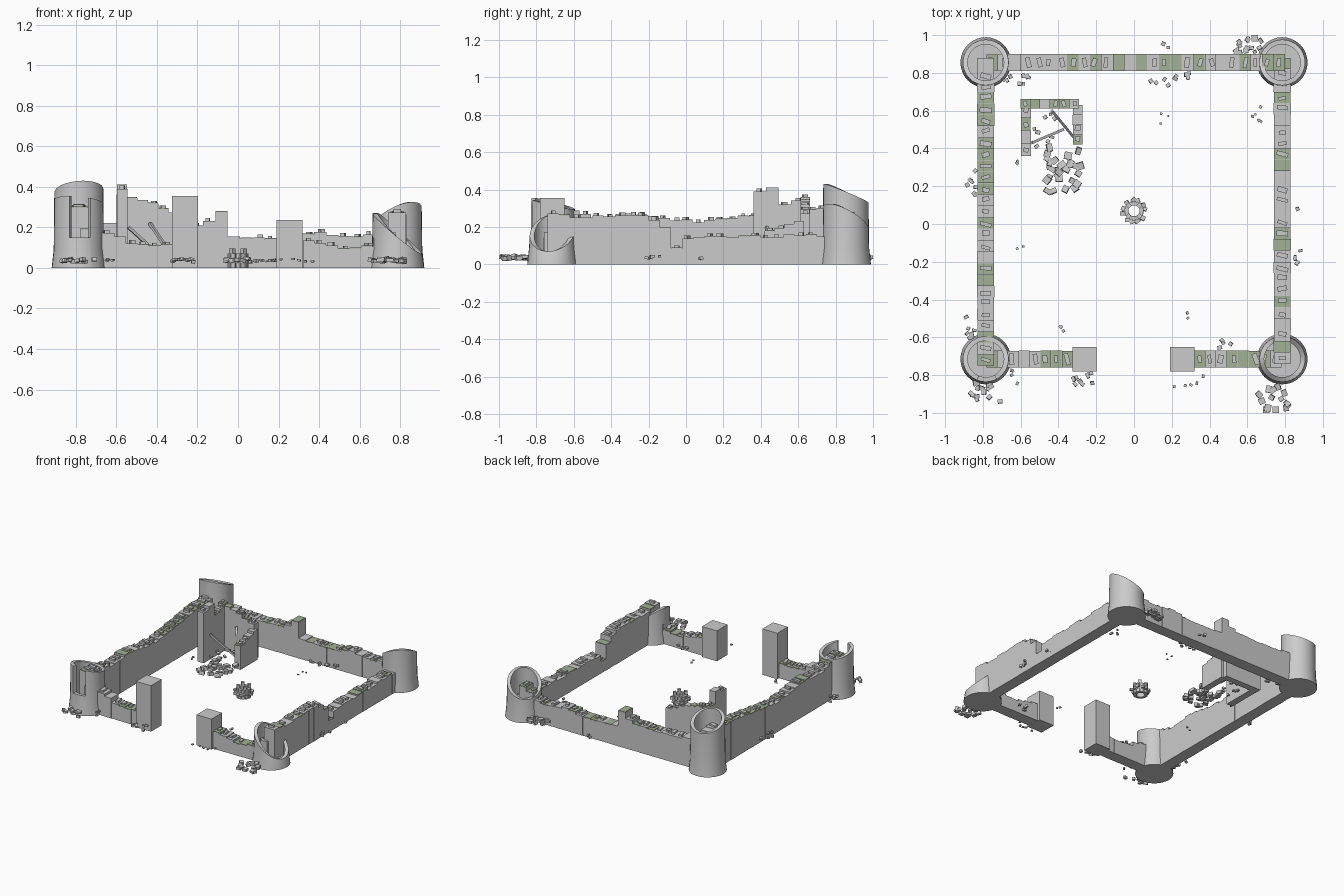
import bpy, bmesh, math, random
from mathutils import Matrix, Vector, Euler

if "Cube" in bpy.data.objects:
    bpy.data.objects.remove(bpy.data.objects["Cube"])

random.seed(7)
R = random.uniform
moss = bpy.data.materials.new("moss")
moss.diffuse_color = (0.36, 0.44, 0.30, 1)
moss.use_nodes = True
moss.node_tree.nodes["Principled BSDF"].inputs["Base Color"].default_value = moss.diffuse_color


def finish(name, bm, mat=None):
    bmesh.ops.recalc_face_normals(bm, faces=bm.faces)
    me = bpy.data.meshes.new(name)
    bm.to_mesh(me)
    bm.free()
    ob = bpy.data.objects.new(name, me)
    bpy.context.collection.objects.link(ob)
    if mat:
        me.materials.append(mat)
    return ob


def box(bm, c, size, rot=(0, 0, 0)):
    m = Matrix.Translation(c) @ Euler(rot).to_matrix().to_4x4() @ Matrix.Diagonal((*size, 1))
    bmesh.ops.create_cube(bm, size=1, matrix=m)


def lerp(points, t):
    for (a, ha), (b, hb) in zip(points, points[1:]):
        if a <= t <= b:
            return ha + (hb - ha) * (t - a) / max(b - a, 1e-6)
    return points[0][1] if t < points[0][0] else points[-1][1]


def wall(name, axis, fixed, start, end, heights, thick=0.09, step=0.06, debris=0.8):
    """Row of uneven upright blocks with loose stones and moss on top."""
    stone, green = bmesh.new(), bmesh.new()
    n = round((end - start) / step)
    w = (end - start) / n
    for i in range(n):
        t = start + (i + 0.5) * w
        h = lerp(heights, t) + R(-0.008, 0.008)
        th = thick * R(0.97, 1.02)

        def place(bm, z, along, across, dz, ang=0, off=0):
            c = (t + off, fixed, z) if axis == 'x' else (fixed, t + off, z)
            s = (along, across, dz) if axis == 'x' else (across, along, dz)
            box(bm, c, s, (0, 0, ang))
        place(stone, h / 2, w, th, h)
        if random.random() < debris:
            place(stone, h + 0.007, R(0.018, 0.028), R(0.4, 0.72) * thick, R(0.012, 0.02),
                  R(-0.35, 0.35), R(-0.01, 0.01))
        if random.random() < 0.35:
            place(green, h + 0.002, w * 0.96, th * 0.98, 0.005)
    finish(name, stone)
    finish(name + "_moss", green, moss)


def tower(name, cx, cy, mid, tilt, face, notch=None):
    """Hollow round tower with a flared foot and a slanted broken rim."""
    angs = [i * 360 / 32 for i in range(32)]
    if notch:
        lo, hi, nz = notch
        angs += [lo - 0.1, lo + 0.1, hi - 0.1, hi + 0.1]
    angs.sort()
    bm = bmesh.new()
    cols = []
    for a in angs:
        top = mid + tilt * math.cos(math.radians(a - face))
        if notch and lo < a < hi:
            top = nz
        ca, sa = math.cos(math.radians(a)), math.sin(math.radians(a))
        zk = min(0.09, top - 0.01)
        prof = [(0.134, 0), (0.124, zk), (0.121, top), (0.096, top), (0.096, 0.04)]
        cols.append([bm.verts.new((cx + r * ca, cy + r * sa, z)) for r, z in prof])
    for c, d in zip(cols, cols[1:] + cols[:1]):
        for k in range(4):
            bm.faces.new((c[k], d[k], d[k + 1], c[k + 1]))
    bm.faces.new([c[0] for c in cols])
    bm.faces.new([c[4] for c in cols])
    ob = finish(name, bm)
    for p in ob.data.polygons:
        p.use_smooth = abs(p.normal.z) < 0.3
    ob.data.set_sharp_from_angle(angle=math.radians(30))


# Corner towers: centre, rim height, slant, direction of the high side
tower("tower_back_left", -0.785, 0.855, 0.38, 0.05, -80)
tower("tower_back_right", 0.785, 0.855, 0.25, 0.075, -50)
tower("tower_front_right", 0.785, -0.715, 0.17, 0.1, 170)
tower("tower_front_left", -0.785, -0.715, 0.325, 0.03, -110, notch=(248, 298, 0.15))

# Curtain walls
wall("wall_left", 'y', -0.785, -0.75, 0.88,
     [(-0.7, .30), (-.58, .28), (-.5, .25), (-.3, .265), (-.1, .25), (0, .23), (.1, .23),
      (.3, .26), (.5, .28), (.7, .30), (.88, .30)])
wall("wall_right", 'y', 0.785, -0.74, 0.88,
     [(-.7, .27), (-.55, .25), (-.3, .265), (-.13, .24), (-.11, .2), (-.09, .08), (-.04, .08),
      (-.02, .145), (.3, .145), (.6, .155), (.88, .16)])
wall("wall_back", 'x', 0.855, -0.78, 0.8,
     [(-.7, .23), (-.5, .2), (-.3, .2), (-.18, .215), (-.12, .235), (-.11, .28), (-.03, .28),
      (-.02, .15), (.3, .145), (.4, .17), (.55, .15), (.65, .165), (.8, .26)])
wall("wall_front_left", 'x', -0.715, -0.78, -0.325,
     [(-.78, .2), (-.63, .165), (-.57, .145), (-.5, .115), (-.33, .11)])
wall("wall_front_right", 'x', -0.715, 0.32, 0.78,
     [(.32, .15), (.36, .13), (.45, .11), (.55, .09), (.63, .11), (.78, .2)])

# Gate posts
for name, x, h in (("gate_post_left", -0.262, 0.355), ("gate_post_right", 0.255, 0.235)):
    bm = bmesh.new()
    box(bm, (x, -0.715, h / 2), (0.128, 0.13, h))
    finish(name, bm)

# Ruined hall in the courtyard
wall("hall_wall_left", 'y', -0.572, 0.36, 0.63,
     [(.36, .385), (.42, .385), (.43, .42), (.49, .42), (.5, .32), (.63, .34)], 0.052, 0.066, 0.5)
wall("hall_wall_back", 'x', 0.637, -0.6, -0.29,
     [(-.6, .36), (-.52, .345), (-.4, .31), (-.29, .27)], 0.05, 0.055)
wall("hall_wall_right", 'y', -0.298, 0.42, 0.63, [(.42, .16), (.5, .2), (.63, .25)], 0.052, 0.06, 0.4)

# Fallen roof beams
bm = bmesh.new()
for a, b in (((-.54, .43, .2), (-.375, .5, .05)), ((-.435, .6, .22), (-.32, .46, .05))):
    a, b = Vector(a), Vector(b)
    d = b - a
    m = Matrix.Translation((a + b) / 2) @ d.to_track_quat('X', 'Z').to_matrix().to_4x4()
    bmesh.ops.create_cube(bm, size=1, matrix=m @ Matrix.Diagonal((d.length, 0.014, 0.014, 1)))
finish("fallen_beams", bm)

# Courtyard well: stacked rings of stones with spilled stones round the foot
bm = bmesh.new()
for ring in range(4):
    for i in range(12):
        if ring == 3 and i % 3:
            continue
        a = math.tau * (i + ring * 0.5) / 12
        box(bm, (0.04 * math.cos(a), 0.07 + 0.04 * math.sin(a), 0.012 + ring * 0.024),
            (0.022, 0.022, 0.024), (0, 0, a))
for i in range(11):
    a = math.tau * i / 11 + R(-.2, .2)
    box(bm, (0.057 * math.cos(a), 0.07 + 0.057 * math.sin(a), R(.03, .045)),
        (R(.02, .034), R(.018, .03), R(.014, .022)), (R(-.2, .2), R(-.2, .2), R(0, 3)))
finish("well", bm)

# Rubble: x, y, spread x, spread y, count, stone size
clusters = [(-.78, -.9, .09, .06, 13, .026), (.74, -.92, .08, .06, 13, .032),
            (.62, .945, .08, .04, 14, .024), (-.61, .79, .09, .06, 14, .02),
            (-.36, .29, .1, .12, 30, .034), (-.48, .47, .06, .12, 8, .02),
            (-.28, -.82, .06, .04, 8, .022), (-.86, -.55, .03, .07, 7, .02),
            (-.86, .22, .03, .07, 7, .02), (.87, -.18, .02, .05, 4, .02),
            (.84, .07, .03, .04, 3, .02), (.2, .77, .16, .04, 9, .02),
            (.18, .92, .03, .04, 3, .018), (.66, .58, .04, .04, 5, .014),
            (.13, .55, .08, .1, 3, .012), (.48, -.64, .04, .03, 4, .02),
            (.3, -.83, .1, .04, 5, .016), (-.38, -.55, .02, .02, 3, .016),
            (.29, -.48, .01, .02, 2, .014), (-.6, -.11, .02, .03, 2, .014),
            (-.63, .33, .02, .02, 2, .014), (-.63, -.82, .02, .05, 4, .014)]
bm = bmesh.new()
for x, y, sx, sy, n, s in clusters:
    for _ in range(n):
        box(bm, (x + R(-sx, sx), y + R(-sy, sy), R(.03, .045)),
            (s * R(.7, 1.3), s * R(.7, 1.2), s * R(.5, .8)), (R(-.2, .2), R(-.2, .2), R(0, 3)))
for x, y in ((.7, -.983), (.75, -.983), (.64, .983)):
    box(bm, (x, y, .038), (.034, .034, .018))
finish("rubble", bm)
